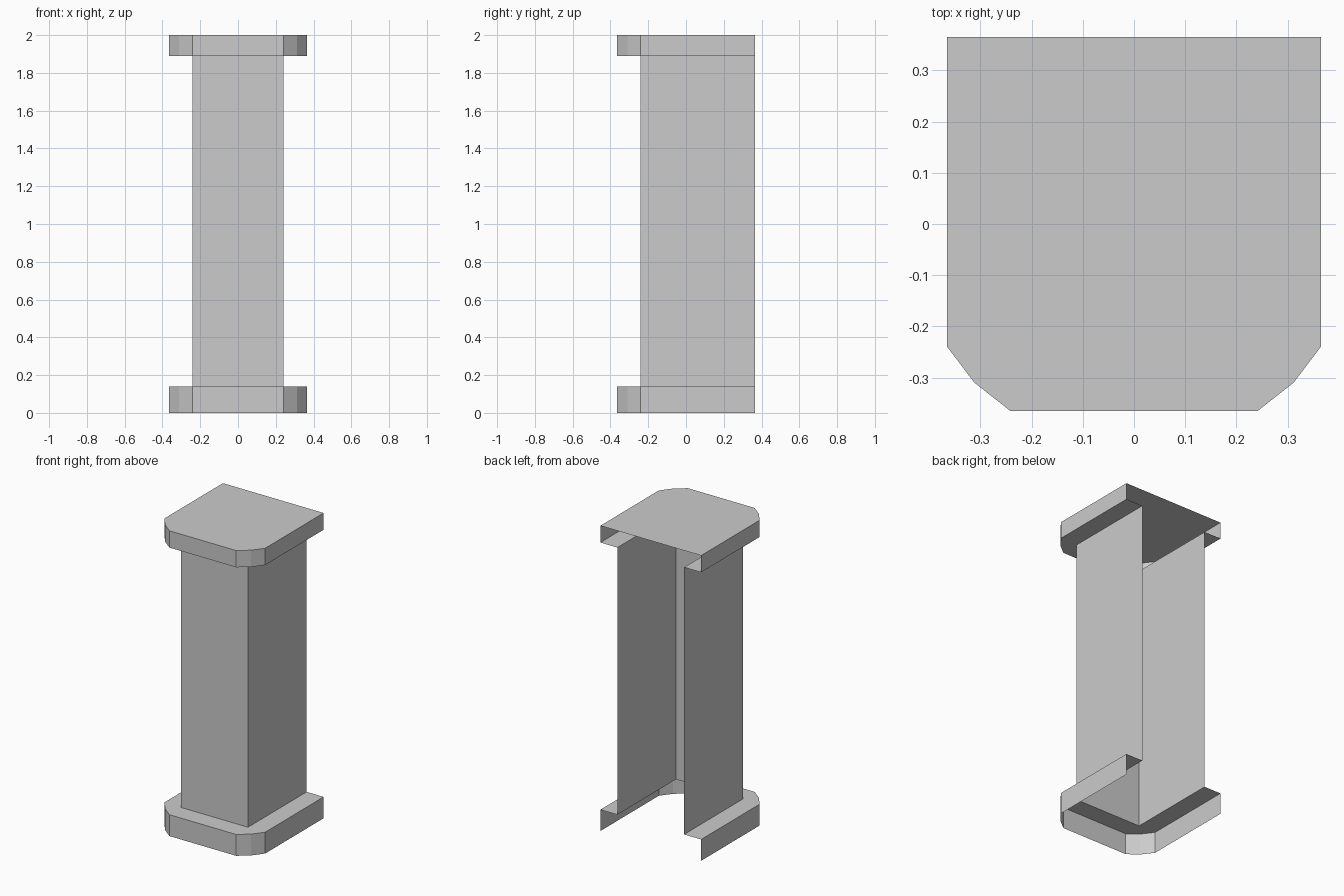
import bpy, bmesh

if "Cube" in bpy.data.objects:
    bpy.data.objects.remove(bpy.data.objects["Cube"])

W = 0.365   # half width of base and cap
S = 0.242   # half width of shaft


def mirrored(half):
    """Open plan path, left back -> front -> right back."""
    return half + [(-x, y) for x, y in reversed(half)]


SLAB = mirrored([(-W, W), (-W, -0.24), (-0.312, -0.31), (-0.242, -W)])
SHAFT = mirrored([(-S, W), (-S, -S)])


def make_part(name, walls=(), flats=()):
    """walls: (path, z0, z1) strips; flats: (outline, z, faces_up)."""
    bm = bmesh.new()
    for path, z0, z1 in walls:
        for a, b in zip(path, path[1:]):
            bm.faces.new([bm.verts.new(p) for p in
                          ((*a, z0), (*b, z0), (*b, z1), (*a, z1))])
    for outline, z, up in flats:
        pts = outline if up else outline[::-1]
        bm.faces.new([bm.verts.new((*p, z)) for p in pts])
    bmesh.ops.remove_doubles(bm, verts=bm.verts, dist=1e-5)
    mesh = bpy.data.meshes.new(name)
    bm.to_mesh(mesh)
    bm.free()
    obj = bpy.data.objects.new(name, mesh)
    bpy.context.collection.objects.link(obj)
    return obj


# U-shaped ledge between the slab edge and the shaft
LEDGE = SLAB + SHAFT[::-1]

# Base: rim and top ledge, open below and at the back
make_part("base", [(SLAB, 0, 0.14)], [(LEDGE, 0.14, True)])

# Shaft: three sides, open at the back
make_part("shaft", [(SHAFT, 0.14, 1.89)])

# Cap: rim, underside ledge and full top, open at the back
make_part("cap", [(SLAB, 1.89, 2.0)], [(LEDGE, 1.89, False), (SLAB, 2.0, True)])
